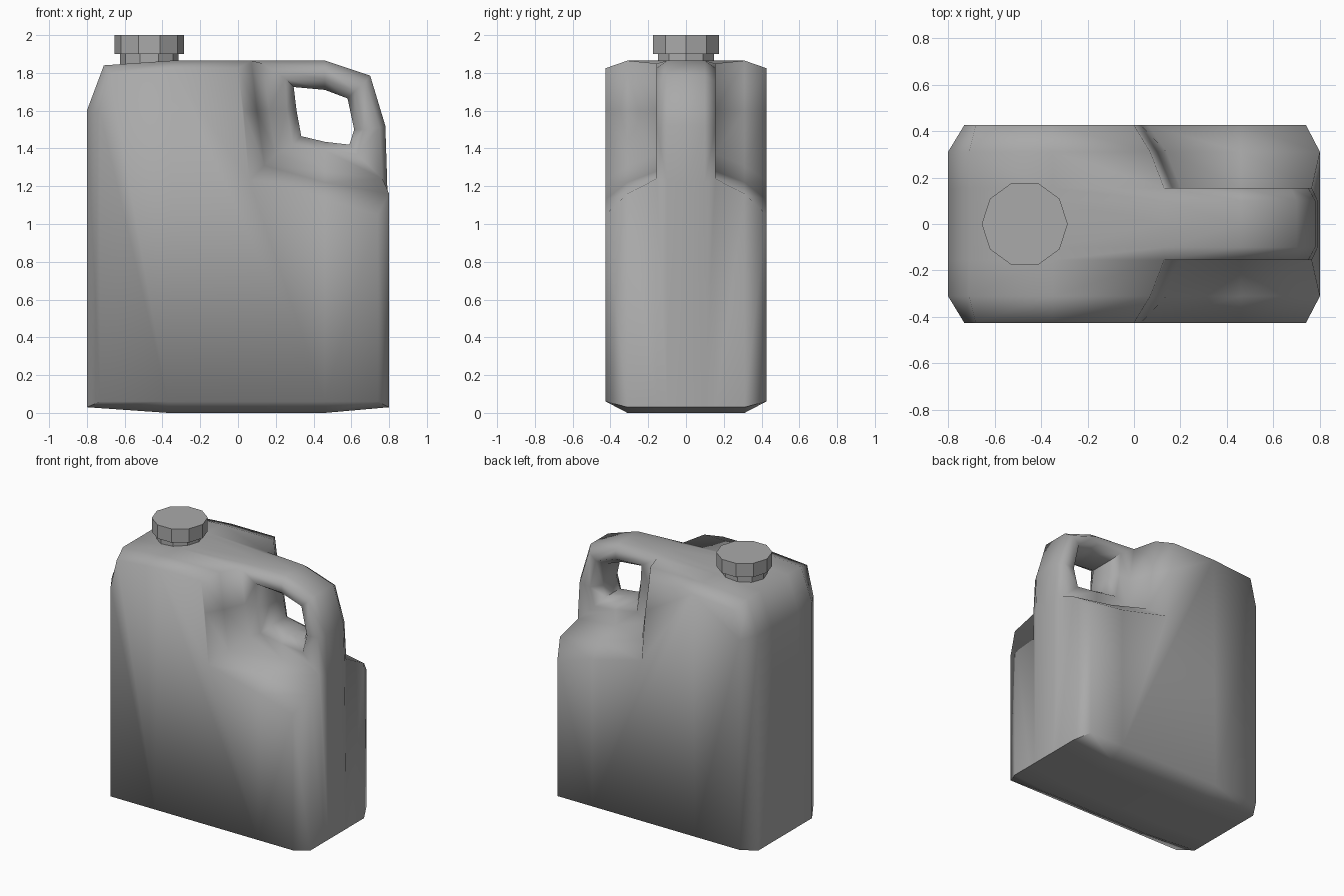
import bpy, bmesh, math

cube = bpy.data.objects.get("Cube")
if cube:
    bpy.data.objects.remove(cube, do_unlink=True)

grey = bpy.data.materials.new("grey_plastic")
grey.use_nodes = True
colour = (0.4, 0.4, 0.4, 1)
grey.diffuse_color = colour
grey.node_tree.nodes["Principled BSDF"].inputs["Base Color"].default_value = colour


def ring(bm, points, y):
    return [bm.verts.new((x, y, z)) for x, z in points]


def bridge(bm, a, b):
    n = len(a)
    for i in range(n):
        j = (i + 1) % n
        bm.faces.new((a[i], a[j], b[j], b[i]))


# Side profiles (x, z): base, then handle or recess, then top and left end
base = [(-.8, .03), (-.37, 0), (.46, 0), (.8, .03)]
left_end = [(-.35, 1.865), (-.71, 1.84), (-.8, 1.6)]
handle = [(.79, 1.22), (.78, 1.52), (.7, 1.785), (.46, 1.865), (.13, 1.865)]
handle_side = [(.765, 1.24), (.75, 1.51), (.675, 1.755), (.46, 1.825), (.13, 1.85)]
recess = [(.46, 1.28), (.2, 1.37), (.165, 1.6)]
recess_mid = [(.8, 1.16), (.46, 1.22), (.14, 1.31), (.1, 1.6), (.07, 1.865)]
outer = [(-.73, .06), (-.37, .06), (.46, .06), (.74, .06),
         (.74, 1.05), (.46, 1.13), (.06, 1.23), (.03, 1.6), (0, 1.825),
         (-.35, 1.825), (-.68, 1.8), (-.73, 1.59)]
hole = [(.59, 1.42), (.615, 1.5), (.58, 1.665), (.46, 1.71),
        (.295, 1.725), (.31, 1.6), (.335, 1.465), (.46, 1.435)]
hole_rim = [(.63, 1.37), (.665, 1.5), (.62, 1.705), (.46, 1.76),
            (.25, 1.77), (.26, 1.6), (.29, 1.42), (.46, 1.39)]

# Body with integral handle: one half, mirrored front to back
bm = bmesh.new()
centre = ring(bm, base + handle + left_end, 0)
inner = ring(bm, base + handle + left_end, .1)
side = ring(bm, base + handle_side + left_end, .155)
bridge(bm, centre, inner)
bridge(bm, inner, side)

# Handle side wall and finger hole
recess_edge = ring(bm, recess, .155)
hole_loops = [ring(bm, p, y) for p, y in ((hole, 0), (hole, .08), (hole_rim, .155))]
bridge(bm, hole_loops[0], hole_loops[1])
bridge(bm, hole_loops[1], hole_loops[2])
bridge(bm, hole_loops[2], side[4:9] + recess_edge[::-1])

# Shoulders and flat side panels
wall = side[:5] + recess_edge + side[8:]
mid = ring(bm, base + recess_mid + left_end, .31)
panel = ring(bm, outer, .425)
bridge(bm, wall, mid)
bridge(bm, mid, panel)
for ids in ((0, 1, 9, 10, 11), (1, 2, 5, 6, 7, 8, 9), (2, 3, 4, 5)):
    bm.faces.new([panel[i] for i in ids])
bmesh.ops.recalc_face_normals(bm, faces=bm.faces)
if max(bm.faces, key=lambda f: f.calc_center_median().y).normal.y < 0:
    bmesh.ops.reverse_faces(bm, faces=bm.faces)

mesh = bpy.data.meshes.new("jug_body")
bm.to_mesh(mesh)
bm.free()
mesh.materials.append(grey)
body = bpy.data.objects.new("jug_body", mesh)
bpy.context.collection.objects.link(body)
bpy.context.view_layer.objects.active = body
body.select_set(True)
mirror = body.modifiers.new("Mirror", "MIRROR")
mirror.use_axis = (False, True, False)
bpy.ops.object.modifier_apply(modifier=mirror.name)
bpy.ops.object.shade_smooth_by_angle(angle=math.radians(75))

# Neck and screw cap
for name, radius, bottom, top in (("neck", .155, 1.8, 1.9), ("screw_cap", .185, 1.9, 2)):
    bpy.ops.mesh.primitive_cylinder_add(
        vertices=10, radius=radius, depth=top - bottom,
        location=(-.47, 0, (top + bottom) / 2), rotation=(0, 0, math.pi / 2))
    part = bpy.context.object
    part.name = name
    part.data.materials.append(grey)
